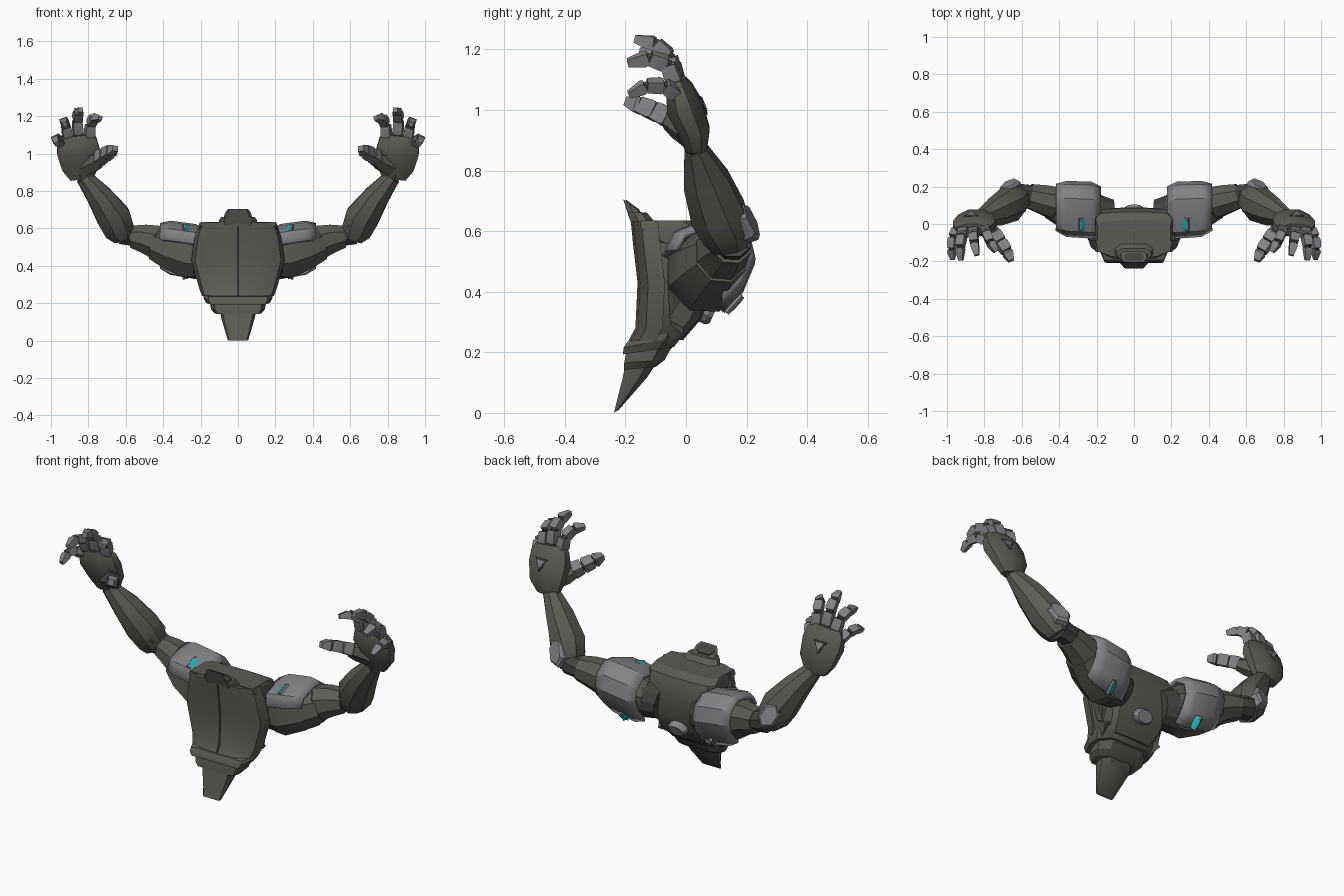
import bpy, bmesh, math
from mathutils import Vector as V

if "Cube" in bpy.data.objects:
    bpy.data.objects.remove(bpy.data.objects["Cube"])


def material(name, rgb):
    m = bpy.data.materials.new(name)
    m.diffuse_color = (*rgb, 1)
    m.use_nodes = True
    m.node_tree.nodes["Principled BSDF"].inputs["Base Color"].default_value = m.diffuse_color
    return m


DARK = material("dark_armour", (0.105, 0.103, 0.09))
JOINT = material("joint_black", (0.055, 0.055, 0.05))
LIGHT = material("light_grey", (0.225, 0.225, 0.235))
TEAL = material("teal_glow", (0.01, 0.5, 0.53))


def finish(name, bm, mat, mirror=False, angle=28):
    bmesh.ops.recalc_face_normals(bm, faces=bm.faces)
    me = bpy.data.meshes.new(name)
    bm.to_mesh(me)
    bm.free()
    me.materials.append(mat)
    ob = bpy.data.objects.new(name, me)
    bpy.context.collection.objects.link(ob)
    if mirror:
        mod = ob.modifiers.new("mirror", 'MIRROR')
        mod.use_mirror_merge = False
    bpy.ops.object.select_all(action='DESELECT')
    ob.select_set(True)
    bpy.context.view_layer.objects.active = ob
    bpy.ops.object.shade_smooth_by_angle(angle=math.radians(angle))
    return ob


def loft(name, rings, mat, mirror=False, angle=28):
    """Skin a list of equal-length closed rings and cap both ends."""
    bm = bmesh.new()
    rows = [[bm.verts.new(p) for p in r] for r in rings]
    n = len(rows[0])
    for a, b in zip(rows, rows[1:]):
        for i in range(n):
            j = (i + 1) % n
            bm.faces.new((a[i], a[j], b[j], b[i]))
    bm.faces.new(rows[0])
    bm.faces.new(rows[-1])
    return finish(name, bm, mat, mirror, angle)


def tube(name, path, mat, n=8, ref=(0, 1, 0), mirror=True, angle=28):
    """Path items: (point, half width, half depth)."""
    pts = [V(p[0]) for p in path]
    rings = []
    for i, (_, w, h) in enumerate(path):
        t = (pts[min(i + 1, len(pts) - 1)] - pts[max(i - 1, 0)]).normalized()
        a = t.cross(V(ref)).normalized()
        b = a.cross(t)
        k = 1 / math.cos(math.pi / n)
        ang = [2 * math.pi * (j + .5) / n for j in range(n)]
        rings.append([pts[i] + k * (a * w * math.cos(q) + b * h * math.sin(q)) for q in ang])
    return loft(name, rings, mat, mirror, angle)


def plate(name, c, normal, up, w, h, t, mat, n=4, mirror=True):
    """Flat n-sided plate facing along normal, with bevelled rim."""
    c, nr = V(c), V(normal).normalized()
    return tube(name, [(c - nr * t, w, h), (c + nr * t * .4, w, h), (c + nr * t, w * .8, h * .8)],
                mat, n, up, mirror)


def body_ring(z, w, yf, yb, dz=0, f=.6):
    """Octagonal torso section; dz lifts the back edge, f is the flat front share."""
    half = [(f * w, yf), (w, yf + (yb - yf) * .35), (w, yf + (yb - yf) * .7), (.65 * w, yb)]
    full = half + [(-x, y) for x, y in reversed(half)]
    return [V((x, y, z + dz * (y - yf) / (yb - yf))) for x, y in full]


# --- torso ---
loft("torso_core", [body_ring(*r) for r in (
    (.62, .17, -.15, .03), (.42, .16, -.12, .07), (.30, .15, -.13, .03), (.2, .13, -.17, -.06))], JOINT)

chest = []
for z, w, yf in ((.238, .192, -.19), (.28, .208, -.167), (.43, .25, -.16), (.56, .23, -.175), (.632, .205, -.182)):
    chest.append([V((x, y, z)) for x, y in (
        (.004, yf), (.6 * w, yf + .008), (.92 * w, yf + .035), (w, yf + .09),
        (.86 * w, yf + .09), (.8 * w, yf + .05), (.004, yf + .03))])
loft("chest_plate", chest, DARK, True)

back = []
for z, w, ya, yb in ((.24, .13, -.12, -.01), (.31, .155, -.06, .05), (.40, .17, 0, .085),
                     (.50, .19, 0, .088), (.555, .205, -.06, .085), (.61, .205, -.15, .065), (.635, .195, -.15, .02)):
    half = [(w, ya), (w, yb - .035), (.86 * w, yb - .008), (.3 * w, yb)]
    back.append([V((x, y, z)) for x, y in half + [(-x, y) for x, y in reversed(half)]])
loft("back_shell", back, DARK)

plate("back_disc", (0, .065, .335), (0, 1, -.45), (0, 0, 1), .055, .04, .028, LIGHT, 12, False)

# Side frames joining the chest to the waist below the sockets
tube("side_frame", [((.2, -.075, .56), .015, .02), ((.215, -.08, .43), .015, .02),
                    ((.18, -.08, .29), .02, .03), ((.15, -.04, .25), .02, .04)], DARK, 4)

# Stacked waist bands and the tapering lower tail
loft("waist_band_upper", [body_ring(.235, .185, -.193, 0, .04, .85), body_ring(.215, .185, -.206, -.01, .04, .85),
                          body_ring(.193, .17, -.208, -.04, .025, .85)], DARK)
loft("waist_band_lower", [body_ring(.212, .15, -.195, -.035, .03, .85), body_ring(.165, .145, -.204, -.07, .01, .85),
                          body_ring(.142, .125, -.205, -.1, .01, .85)], DARK)
loft("tail", [body_ring(.16, .098, -.2, -.1, 0, .85), body_ring(.115, .088, -.209, -.13, 0, .85),
              body_ring(0, .055, -.238, -.222, .01, .85)], DARK)

# Collar
loft("collar_base", [body_ring(.61, .11, -.175, -.09), body_ring(.645, .1, -.188, -.115, 0, .75),
                     body_ring(.662, .09, -.193, -.13, 0, .75)], DARK)
loft("collar", [body_ring(.65, .08, -.19, -.13, 0, .75), body_ring(.705, .066, -.207, -.145, -.045, .75)], DARK)
loft("collar_opening", [body_ring(.699, .052, -.198, -.154, -.033, .75),
                        body_ring(.704, .052, -.198, -.154, -.033, .75)], JOINT)

# --- arms ---
tube("shoulder_joint", [((.12, .04, .44), .09, .09), ((.22, .05, .455), .115, .115)], JOINT, 12)
tube("upper_arm", [((.2, .05, .45), .11, .105), ((.25, .06, .46), .127, .122),
                   ((.35, .085, .485), .11, .11), ((.44, .115, .515), .085, .085)], DARK, 8)
tube("elbow_sleeve", [((.41, .11, .515), .07, .07), ((.43, .115, .525), .09, .085),
                      ((.5, .135, .545), .075, .075), ((.56, .15, .555), .06, .065)], DARK, 8)
tube("elbow_joint", [((.52, .15, .55), .05, .055), ((.62, .155, .575), .06, .06)], JOINT, 8)

# Shoulder pad: faceted shell wrapped over the front, top and back of the arm
PAD = [(-.07, .515), (-.04, .572), (.045, .605), (.13, .615), (.2, .565), (.218, .49), (.18, .4), (.12, .335)]
bm = bmesh.new()
rows = []
for x, s, dy, dz in ((.18, .86, -.005, -.008), (.23, 1, 0, 0), (.36, .98, .006, .02), (.415, .82, .015, .03)):
    rows.append([bm.verts.new((x, .07 + (y - .07) * s + dy, .48 + (z - .48) * s + dz)) for y, z in PAD])
for a, b in zip(rows, rows[1:]):
    for i in range(len(PAD) - 1):
        bm.faces.new((a[i], a[i + 1], b[i + 1], b[i]))
pad = finish("shoulder_pad", bm, LIGHT, True)
solid = pad.modifiers.new("thickness", 'SOLIDIFY')
solid.thickness = .018
solid.offset = 0

# Glowing slots on the pad, turned inward on small wedges
for label, i, lift in (("top", 1, .012), ("rear", 6, .01)):
    p, q = V((0, *PAD[i])), V((0, *PAD[i + 1]))
    along = (q - p).normalized()
    out = V((0, -along.z, along.y))
    c = (p + q) / 2 + V((.272, 0, 0)) + out * lift
    face = (out + V((-.8, 0, 0))).normalized()
    plate(label + "_slot_wedge", c - face * .005, face, along, .022, .038, .008, LIGHT, 4)
    plate(label + "_slot_light", c + face * .003, face, along, .018, .034, .003, TEAL, 6)

# Forearm, elbow guard and wrist
tube("forearm", [((.615, .145, .545), .05, .06), ((.635, .135, .59), .08, .08), ((.665, .105, .66), .09, .09),
                 ((.74, .065, .77), .068, .075), ((.825, .03, .875), .043, .036)], DARK, 8)
plate("elbow_guard", (.662, .198, .63), (.3, .9, .33), (.42, -.35, .8), .046, .066, .022, LIGHT, 6)
plate("forearm_panel", (.625, .052, .635), (-.25, -.9, -.2), (.5, -.3, .8), .025, .03, .006, DARK, 3)
tube("wrist", [((.805, .035, .85), .036, .03), ((.835, .025, .9), .045, .036)], JOINT, 8)

# Hand with a dark thumb mount
tube("palm", [((.832, .035, .866), .064, .034), ((.842, .03, .925), .098, .05), ((.853, -.005, 1.01), .114, .06),
              ((.862, -.022, 1.07), .106, .045), ((.865, -.03, 1.1), .085, .03)], DARK, 8)
tube("thumb_mount", [((.82, .01, .93), .05, .04), ((.765, -.03, .955), .045, .036),
                     ((.735, -.06, .968), .03, .028)], DARK, 6)
for label, w, t, mat in (("hand_badge_rim", .023, .006, JOINT), ("hand_badge", .019, .009, LIGHT)):
    plate(label, (.87, .05, 1.025), (.05, .9, .4), (-1, 0, 0), w, w, t, mat, 3)


def finger(name, pts, w):
    """Blocky segments with slim dark knuckles between them."""
    pts = [V(p) for p in pts]
    for i, (a, b) in enumerate(zip(pts, pts[1:])):
        s = w * (1 - .08 * i)
        e = s * (.55 if i == len(pts) - 2 else .9)
        d = (b - a) * .06
        tube(f"{name}_segment_{i + 1}", [(a + d, s * .85, s * .85), (a + d * 4, s, s), (b - d * .5, e, e)],
             LIGHT, 4, (.2, .75, .6))
        tube(f"{name}_knuckle_{i + 1}", [(a - d * 2, s * .65, s * .65), (a + d * 2, s * .65, s * .65)],
             JOINT, 6, (.2, .75, .6))


finger("index", [(.795, -.03, 1.085), (.79, -.045, 1.155), (.77, -.095, 1.19), (.735, -.15, 1.19)], .026)
finger("middle", [(.855, -.035, 1.1), (.86, -.055, 1.175), (.855, -.1, 1.218), (.84, -.17, 1.235)], .027)
finger("ring", [(.91, -.035, 1.085), (.92, -.06, 1.15), (.93, -.12, 1.172), (.925, -.195, 1.155)], .026)
finger("little", [(.945, -.03, 1.05), (.968, -.07, 1.08), (.976, -.13, 1.08), (.968, -.19, 1.05)], .023)
finger("thumb", [(.75, -.05, .97), (.715, -.095, .992), (.68, -.145, 1.012), (.655, -.198, 1.028)], .033)
